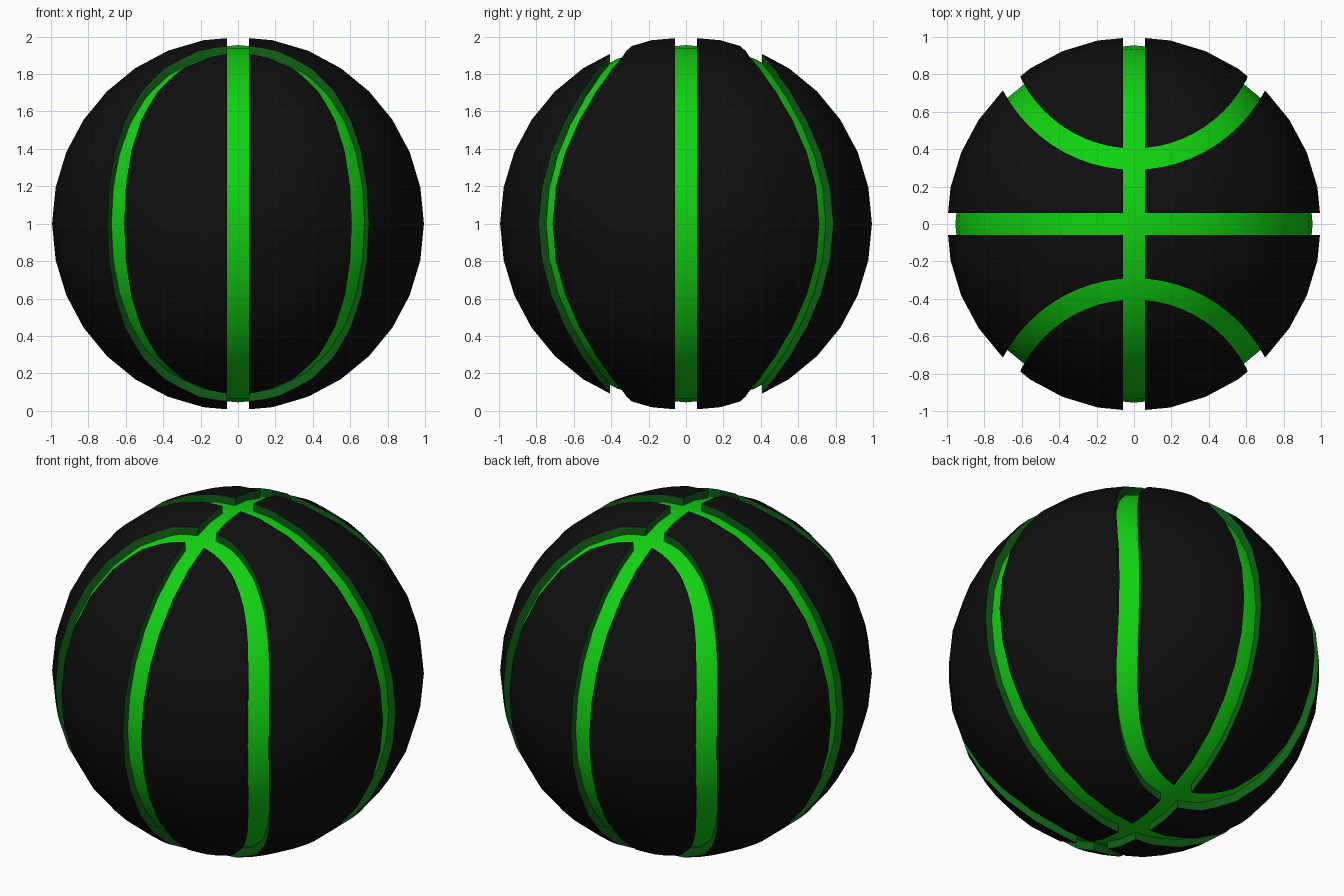
import bpy

cube = bpy.data.objects.get("Cube")
if cube:
    bpy.data.objects.remove(cube, do_unlink=True)

CENTRE = (0, 0, 1)


def material(name, colour):
    mat = bpy.data.materials.new(name)
    mat.use_nodes = True
    mat.diffuse_color = colour
    mat.node_tree.nodes["Principled BSDF"].inputs["Base Color"].default_value = colour
    return mat


black = material("black rubber", (0.0045, 0.0045, 0.0045, 1))
green = material("bright green", (0.005, 0.65, 0.005, 1))
dark_green = material("dark green", (0.005, 0.12, 0.008, 1))


def sphere(name, radius, mats):
    bpy.ops.mesh.primitive_uv_sphere_add(segments=32, ring_count=16, radius=radius, location=CENTRE)
    obj = bpy.context.object
    obj.name = name
    for mat in mats:
        obj.data.materials.append(mat)
    return obj


def slab_cutter(name, size):
    bpy.ops.mesh.primitive_cube_add(size=1, location=CENTRE)
    obj = bpy.context.object
    obj.name = name
    obj.scale = size
    return obj


def tube_cutter(name, y):
    bpy.ops.mesh.primitive_cylinder_add(vertices=64, radius=0.733, depth=2.4,
                                        end_fill_type='NOTHING', location=(0, y, 1))
    obj = bpy.context.object
    obj.name = name
    wall = obj.modifiers.new("Wall", 'SOLIDIFY')
    wall.thickness = 0.115
    wall.offset = 0
    return obj


def smooth(obj):
    bpy.ops.object.select_all(action='DESELECT')
    obj.select_set(True)
    bpy.context.view_layer.objects.active = obj
    bpy.ops.object.shade_smooth_by_angle(angle=0.5)


# Green core, seen at the bottom of the grooves
smooth(sphere("groove_core", 0.955, [green]))

# Black outer ball
panels = sphere("ball_panels", 1.0, [black, dark_green])

# Two straight grooves and two curved ones
cutters = [
    slab_cutter("front_groove_cutter", (0.12, 2.4, 2.4)),
    slab_cutter("side_groove_cutter", (2.4, 0.12, 2.4)),
    tube_cutter("front_curve_cutter", -1.08),
    tube_cutter("back_curve_cutter", 1.08),
]
bpy.context.view_layer.objects.active = panels
for cutter in cutters:
    cutter.hide_render = True
    cut = panels.modifiers.new(cutter.name, 'BOOLEAN')
    cut.operation = 'DIFFERENCE'
    cut.solver = 'EXACT'
    cut.object = cutter
    bpy.ops.object.modifier_apply(modifier=cut.name)
for cutter in cutters:
    bpy.data.objects.remove(cutter, do_unlink=True)

# Outer skin stays black, groove walls are dark green
for face in panels.data.polygons:
    outward = face.normal.dot(face.center.normalized()) > 0.9
    skin = outward and face.center.length > 0.97
    face.material_index = 0 if skin else 1
smooth(panels)
